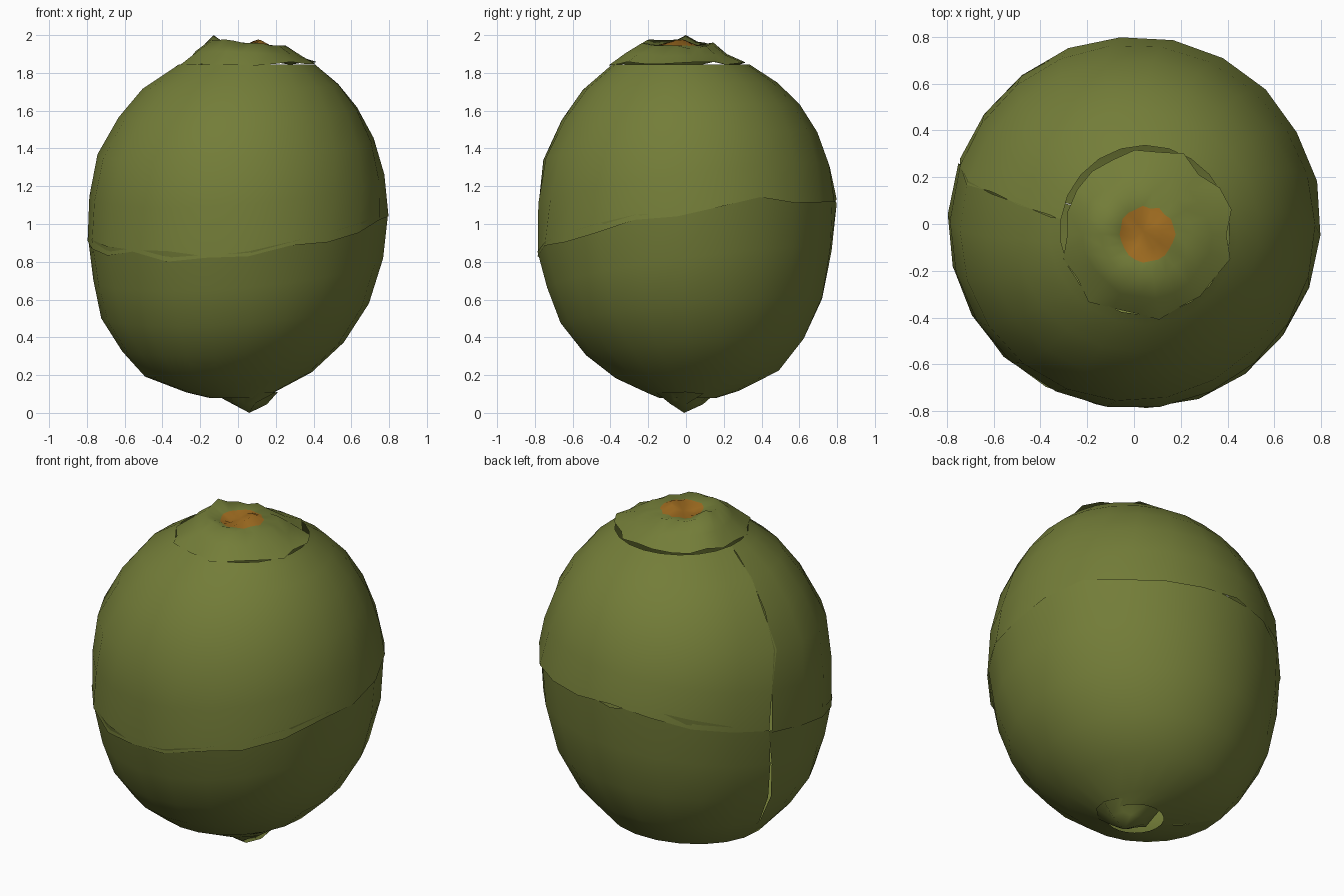
import bpy, bmesh, random
from math import sin, cos, pi, radians

random.seed(4)
if "Cube" in bpy.data.objects:
    bpy.data.objects.remove(bpy.data.objects["Cube"])


def material(name, colour):
    m = bpy.data.materials.new(name)
    m.use_nodes = True
    m.diffuse_color = (*colour, 1)
    m.node_tree.nodes["Principled BSDF"].inputs["Base Color"].default_value = (*colour, 1)
    return m


skin = material("olive skin", (0.172, 0.205, 0.04))
scar = material("orange stem scar", (0.36, 0.155, 0.015))

# Body outline: height, centre x, centre y, radius
OUTLINE = [(0.08, 0.0, 0.01, 0.15), (0.13, -0.07, 0.03, 0.29), (0.2, -0.07, 0.03, 0.435),
           (0.28, -0.05, 0.02, 0.53), (0.5, -0.03, 0.005, 0.69), (0.75, -0.01, 0.0, 0.762),
           (0.9, -0.005, -0.01, 0.785), (1.1, 0.005, 0.008, 0.79), (1.33, 0.0, 0.0, 0.755),
           (1.5, 0.01, 0.0, 0.685), (1.7, 0.025, 0.0, 0.55), (1.86, 0.05, -0.03, 0.335)]
SIDES = 22


def on_body(z, angle, lift):
    """Point on the slightly lopsided body surface."""
    for a, b in zip(OUTLINE, OUTLINE[1:]):
        if z <= b[0]:
            break
    f = (z - a[0]) / (b[0] - a[0])
    cx, cy, r = (p + (q - p) * f for p, q in zip(a[1:], b[1:]))
    r += lift
    return cx + r * cos(angle), cy + r * sin(angle), z


def seam_height(angle):
    return 0.98 + 0.08 * cos(angle) + 0.14 * sin(angle)


def jitter(amount):
    return random.uniform(-amount, amount)


def build(name, rows, closed=True, tip=None, scar_rows=0):
    """Skin rows of points in order, with an optional end point."""
    bm = bmesh.new()
    grid = [[bm.verts.new(p) for p in row] for row in rows]
    n = len(rows[0])
    for j, (low, high) in enumerate(zip(grid, grid[1:])):
        for i in range(n if closed else n - 1):
            k = (i + 1) % n
            face = bm.faces.new((low[i], low[k], high[k], high[i]))
            face.material_index = int(scar_rows > 0 and j >= len(rows) - scar_rows)
    if tip:
        end = bm.verts.new(tip)
        for i in range(n):
            face = bm.faces.new((grid[-1][i], grid[-1][(i + 1) % n], end))
            face.material_index = int(scar_rows > 0)
    for face in bm.faces:
        face.smooth = True
    mesh = bpy.data.meshes.new(name)
    bm.to_mesh(mesh)
    bm.free()
    mesh.materials.append(skin)
    if scar_rows:
        mesh.materials.append(scar)
    obj = bpy.data.objects.new(name, mesh)
    bpy.context.collection.objects.link(obj)


def half_skin(name, pole, pole_split, overlap, lift, steps):
    """Half of the skin from a pole to the ragged seam, split down one side."""
    rows = []
    for j in range(steps + 1):
        t = 1 - cos(j / steps * pi / 2)
        start = radians(pole_split + (160 - pole_split) * t)
        row = []
        for i in range(SIDES + 1):
            a = start + 2 * pi * i / SIDES
            if i in (0, SIDES):
                a += jitter(0.025)
            edge = seam_height(a) + overlap + (jitter(0.03) if j == steps else 0)
            row.append(on_body(pole + (edge - pole) * t, a, lift))
        rows.append(row)
    if pole > 1:
        rows.reverse()
    build(name, rows, closed=False)


half_skin("lower_skin", 0.08, 166, 0.02, 0.004, 6)
half_skin("upper_skin", 1.845, 172, 0.0, 0.008, 6)

# Ragged crown cap around the sunken stem scar
rows = []
for r, z, rough, lean in ((0.36, 1.848, 0.022, 0.0), (0.27, 1.903, 0.01, 0.012),
                          (0.185, 1.957, 0.014, 0.02), (0.118, 1.945, 0.008, 0.0),
                          (0.06, 1.95, 0.004, -0.025)):
    row = []
    for i in range(SIDES):
        a = 2 * pi * i / SIDES
        radius = r + jitter(rough)
        row.append((0.055 + radius * cos(a), -0.045 + radius * sin(a),
                    z + lean * cos(a - radians(195)) + jitter(rough * 0.5)))
    rows.append(row)
# Highest point of the crown rim
rows[2][SIDES // 2 - 1] = (-0.13, 0.0, 2.0)
build("crown_cap", rows, tip=(0.04, -0.03, 1.94), scar_rows=2)

# Pointed tip underneath, wound downwards
rows = []
for r, z in ((0.165, 0.105), (0.09, 0.055)):
    rows.append([(0.045 + (r + jitter(0.02)) * cos(-2 * pi * i / 11),
                  (r + jitter(0.02)) * sin(-2 * pi * i / 11),
                  z + jitter(0.014)) for i in range(11)])
build("bottom_tip", rows, tip=(0.06, -0.01, 0.0))
